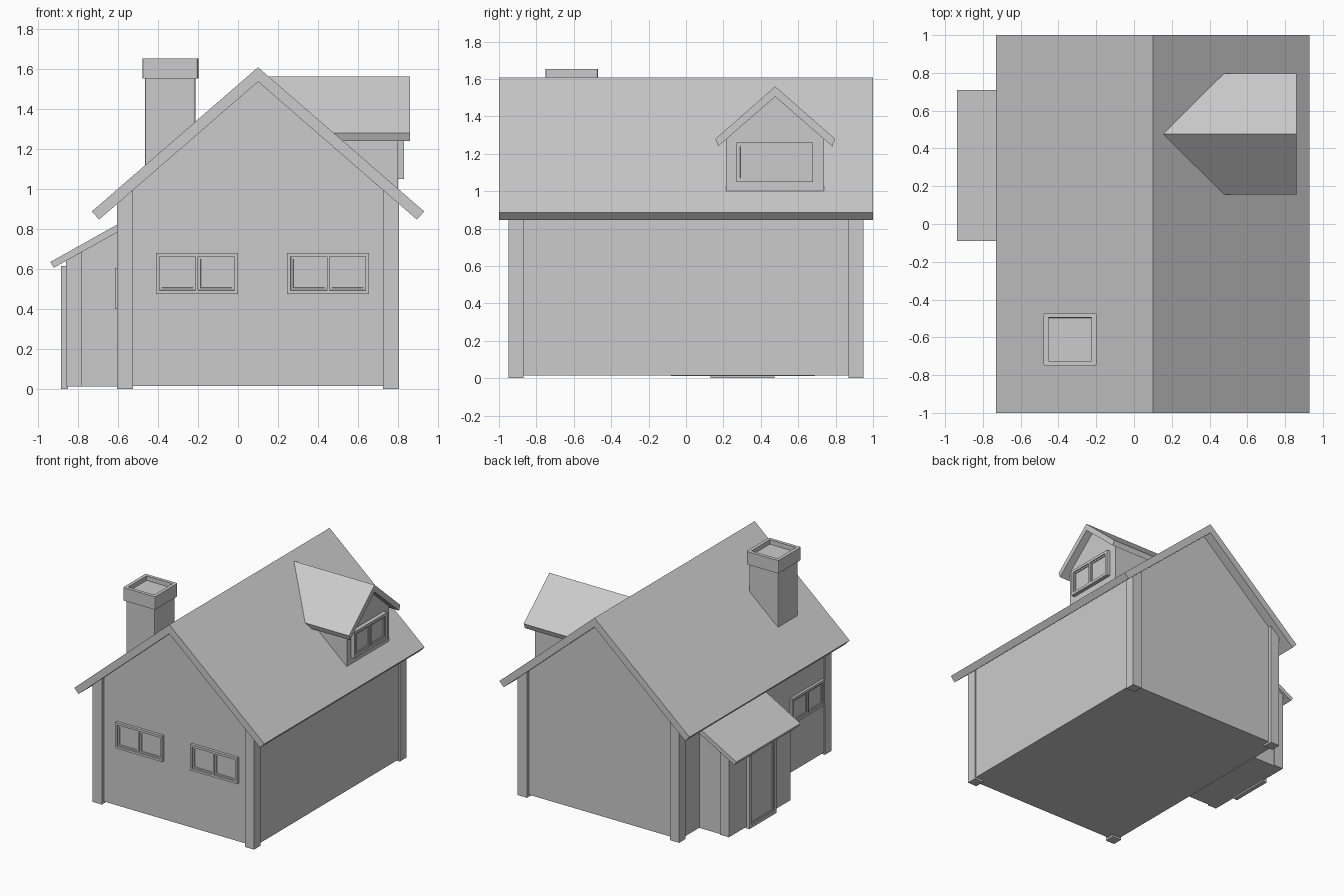
import bpy, bmesh
from math import pi
from mathutils import Matrix

if "Cube" in bpy.data.objects:
    bpy.data.objects.remove(bpy.data.objects["Cube"])

RIDGE_X, RIDGE_Z, PITCH = 0.10, 1.607, 0.867


def finish(name, bm):
    bmesh.ops.recalc_face_normals(bm, faces=bm.faces[:])
    me = bpy.data.meshes.new(name)
    bm.to_mesh(me)
    bm.free()
    ob = bpy.data.objects.new(name, me)
    bpy.context.collection.objects.link(ob)
    return ob


def prism_bm(pts, a, b, axis):
    """Profile (x,z) swept along y, or (y,z) swept along x; a/b may depend on z."""
    bm = bmesh.new()
    val = lambda v, z: v(z) if callable(v) else v
    rings = []
    for end in (a, b):
        rings.append([bm.verts.new((u, val(end, z), z) if axis == 'y' else (val(end, z), u, z))
                      for u, z in pts])
    bm.faces.new(rings[0])
    bm.faces.new(rings[1][::-1])
    n = len(pts)
    for i in range(n):
        j = (i + 1) % n
        bm.faces.new((rings[0][i], rings[0][j], rings[1][j], rings[1][i]))
    return bm


def prism(name, pts, a, b, axis):
    return finish(name, prism_bm(pts, a, b, axis))


def rect(u0, u1, z0, z1):
    return [(u0, z0), (u1, z0), (u1, z1), (u0, z1)]


def chevron(c, w, top, edge_z, inner_top, lip_w, lip_z):
    return [(c - w, edge_z), (c, top), (c + w, edge_z),
            (c + lip_w, lip_z), (c, inner_top), (c - lip_w, lip_z)]


def bevel_uprights(bm, width):
    edges = [e for e in bm.edges
             if abs((e.verts[0].co - e.verts[1].co).normalized().z) > 0.99]
    bmesh.ops.bevel(bm, geom=edges, offset=width, segments=2, profile=0.5, affect='EDGES')


def panel(name, centre, turn, w, h, depth, panes, border, sash):
    """Framed window or door facing -y, then turned about z."""
    bm = bmesh.new()
    bmesh.ops.create_grid(bm, x_segments=panes, y_segments=1, size=0.5)
    bmesh.ops.transform(bm, verts=bm.verts[:], matrix=Matrix.Rotation(pi / 2, 4, 'X') @
                        Matrix.Diagonal((w, h, 1, 1)))
    front = bm.faces[:]
    ext = bmesh.ops.extrude_face_region(bm, geom=front, use_keep_orig=True)
    for v in ext['geom']:
        if isinstance(v, bmesh.types.BMVert):
            v.co.y += depth
    bmesh.ops.recalc_face_normals(bm, faces=bm.faces[:])
    front = [f for f in bm.faces if f.normal.y < -0.9]
    bmesh.ops.inset_region(bm, faces=front, thickness=border, use_even_offset=True)
    bmesh.ops.inset_individual(bm, faces=front, thickness=sash, use_even_offset=True)
    for drop in (0.008, 0.006):
        bmesh.ops.inset_individual(bm, faces=front, thickness=0.0005, depth=-drop,
                                   use_even_offset=True)
        if drop == 0.008:
            bmesh.ops.inset_individual(bm, faces=front, thickness=0.012, use_even_offset=True)
    bmesh.ops.transform(bm, verts=bm.verts[:],
                        matrix=Matrix.Translation(centre) @ Matrix.Rotation(turn, 4, 'Z'))
    return finish(name, bm)


# House body and corner posts
under = lambda x: 1.54 - PITCH * abs(x - RIDGE_X)
prism("house_walls", [(-0.595, 0.015), (0.795, 0.015), (0.795, under(0.795) + 0.01),
                      (RIDGE_X, 1.55), (-0.595, under(-0.595) + 0.01)], -0.925, 0.925, 'y')
for side, x0 in (("left", -0.605), ("right", 0.725)):
    for end, y0 in (("front", -0.95), ("back", 0.87)):
        prism(f"corner_post_{end}_{side}",
              [(x0, 0), (x0 + 0.08, 0), (x0 + 0.08, under(x0 + 0.08) + 0.01),
               (x0, under(x0) + 0.01)], y0, y0 + 0.08, 'y')

# Main roof
prism("main_roof", chevron(RIDGE_X, 0.83, RIDGE_Z, 0.887, 1.535, 0.793, 0.847), -1, 1, 'y')

# Dormer, its back end following the roof slope
on_roof = lambda z: RIDGE_X + (RIDGE_Z - z) / PITCH - 0.03
DY = 0.477
prism("dormer_walls", [(DY - 0.262, 1.0), (DY + 0.262, 1.0), (DY + 0.262, 1.285),
                       (DY, 1.515), (DY - 0.262, 1.285)], on_roof, 0.80, 'x')
prism("dormer_roof", chevron(DY, 0.32, 1.56, 1.28, 1.505, 0.305, 1.24), on_roof, 0.86, 'x')
panel("dormer_window", (0.83, DY - 0.003, 1.155), pi / 2, 0.41, 0.21, 0.04, 2, 0.015, 0.006)

# Windows in the walls
for name, x in (("front_window_left", -0.205), ("front_window_right", 0.45)):
    panel(name, (x, -0.947, 0.578), 0, 0.41, 0.205, 0.03, 2, 0.012, 0.006)
panel("side_window", (-0.615, -0.65, 0.502), -pi / 2, 0.41, 0.205, 0.03, 2, 0.012, 0.006)

# Porch on the left side
porch_under = lambda x: 0.61 + (x + 0.92) * 0.56
for name, x0, x1, y0, y1 in (("porch_front", -0.858, -0.78, -0.08, 0.69),
                             ("porch_sides", -0.78, -0.59, -0.07, 0.68)):
    prism(name, [(x0, 0.012), (x1, 0.012), (x1, porch_under(x1)), (x0, porch_under(x0))],
          y0, y1, 'y')
prism("porch_roof", [(-0.937, 0.635), (-0.592, 0.828), (-0.592, 0.789), (-0.92, 0.606)],
      -0.09, 0.71, 'y')
panel("porch_door", (-0.885, 0.302, 0.308), -pi / 2, 0.34, 0.616, 0.035, 1, 0.015, 0.01)

# Chimney shaft and hollow cap
bm = prism_bm([(-0.465, 1.08), (-0.212, 1.30), (-0.212, 1.57), (-0.465, 1.57)],
              -0.737, -0.484, 'y')
bevel_uprights(bm, 0.01)
finish("chimney_shaft", bm)
bm = prism_bm(rect(-0.478, -0.198, 1.55, 1.652), -0.752, -0.47, 'y')
bevel_uprights(bm, 0.012)
bmesh.ops.recalc_face_normals(bm, faces=bm.faces[:])
top = [f for f in bm.faces if f.normal.z > 0.9]
bmesh.ops.inset_region(bm, faces=top, thickness=0.026, use_even_offset=True)
bmesh.ops.inset_region(bm, faces=top, thickness=0.0005, depth=-0.035, use_even_offset=True)
finish("chimney_cap", bm)
